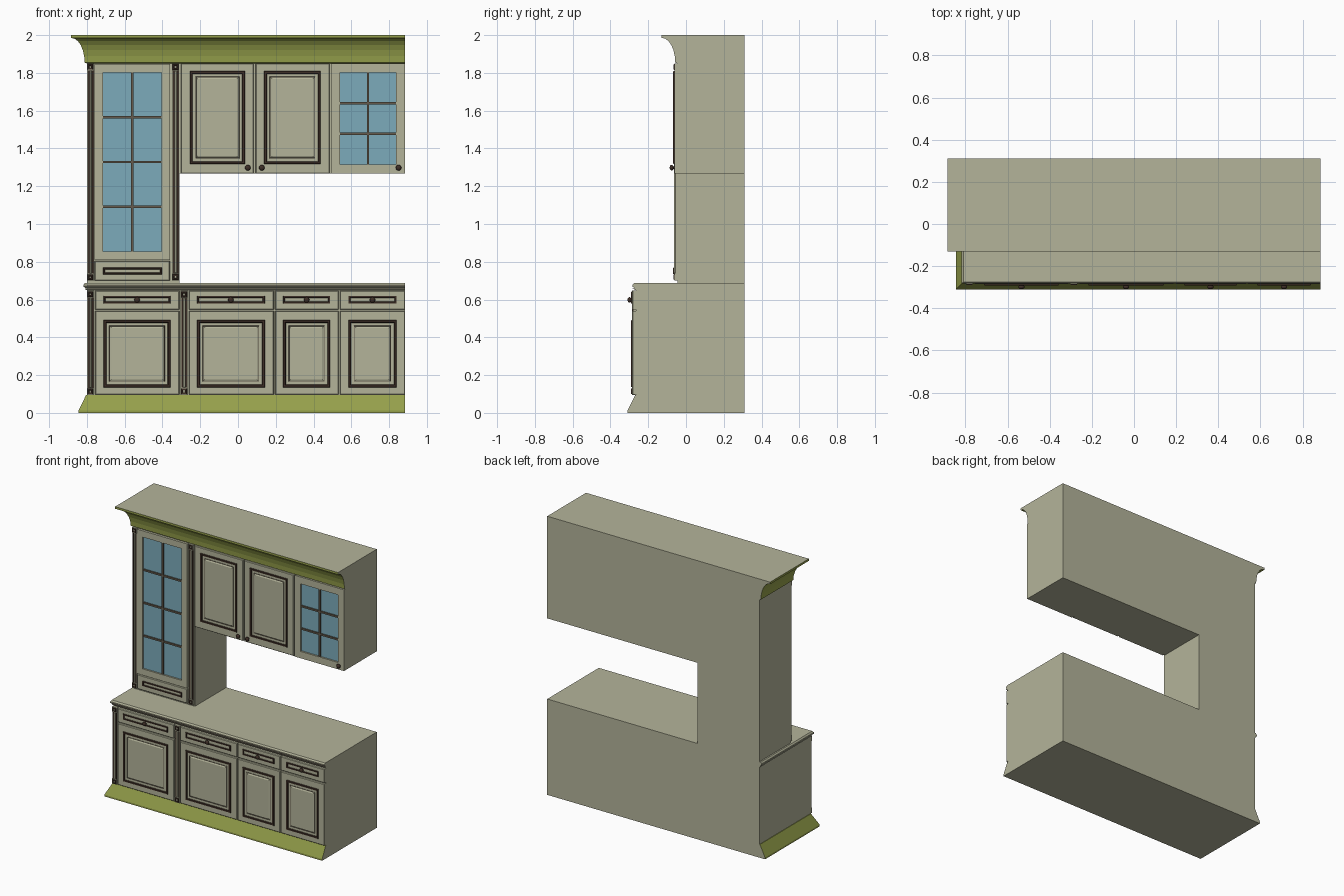
import bpy, bmesh, math
from mathutils import Matrix

if "Cube" in bpy.data.objects:
    bpy.data.objects.remove(bpy.data.objects["Cube"])


def material(name, rgb):
    m = bpy.data.materials.new(name)
    m.use_nodes = True
    m.diffuse_color = (*rgb, 1)
    m.node_tree.nodes["Principled BSDF"].inputs["Base Color"].default_value = (*rgb, 1)
    return m


CREAM = material("cream paint", (0.456, 0.456, 0.323))
GREEN = material("olive trim", (0.30, 0.35, 0.07))
GLASS = material("blue glass", (0.20, 0.41, 0.50))
DARK = material("dark brown", (0.048, 0.028, 0.02))
TAUPE = material("taupe", (0.13, 0.105, 0.075))

LEFT, RIGHT, BACK = -0.80, 0.885, 0.31
BASE_Y, UPPER_Y = -0.265, -0.045      # carcass fronts
BASE_FACE, UPPER_FACE = -0.285, -0.062  # door fronts


def finish(bm, name, mats):
    me = bpy.data.meshes.new(name)
    bm.to_mesh(me)
    bm.free()
    for m in mats:
        me.materials.append(m)
    ob = bpy.data.objects.new(name, me)
    bpy.context.collection.objects.link(ob)
    return ob


def loft(name, loops, mats, start=False, end=True, rule=None):
    """Skin stacked four-cornered loops; rule(band, side) picks the material."""
    bm = bmesh.new()
    rows = [[bm.verts.new(p) for p in loop] for loop in loops]
    for i in range(len(rows) - 1):
        a, b = rows[i], rows[i + 1]
        for k in range(4):
            n = (k + 1) % 4
            f = bm.faces.new((a[k], a[n], b[n], b[k]))
            f.material_index = rule(i, k) if rule else 0
    if start:
        bm.faces.new(rows[0][::-1])
    if end:
        bm.faces.new(rows[-1])
    return finish(bm, name, mats)


def moulded_block(name, front, profile, green_bands):
    """Block whose front and left follow a profile of (overhang, height)."""
    loops = [[(LEFT - o, front - o, z), (RIGHT, front - o, z),
              (RIGHT, BACK, z), (LEFT - o, BACK, z)] for o, z in profile]
    return loft(name, loops, [CREAM, GREEN], True, True,
                lambda i, k: int(i in green_bands and k in (0, 3)))


def relief(name, rect, levels, mat, cap=True):
    """Rectangular relief on the front, from levels of (inset, y)."""
    x0, x1, z0, z1 = rect
    loops = [[(x0 + d, y, z0 + d), (x1 - d, y, z0 + d),
              (x1 - d, y, z1 - d), (x0 + d, y, z1 - d)] for d, y in levels]
    return loft(name, loops, [mat], False, cap)


def box(name, rect, back, front, mat):
    return relief(name, rect, [(0, back), (0, front)], mat)


def shrink(rect, d):
    return (rect[0] + d, rect[1] - d, rect[2] + d, rect[3] - d)


def frame(name, rect, y, w, h, mat):
    relief(name, rect, [(0, y), (w * 0.2, y - h), (w * 0.8, y - h), (w, y)], mat, False)


def slab(name, rect, face):
    relief(name, rect, [(0, face + 0.02), (0, face + 0.004), (0.004, face)], CREAM)


def panel_door(name, rect, inner, face):
    slab(name, rect, face)
    frame(name + "_moulding", inner, face, 0.015, 0.007, DARK)
    field = shrink(inner, 0.03)
    frame(name + "_panel_line", field, face, 0.004, 0.002, TAUPE)
    relief(name + "_panel", shrink(field, 0.004), [(0, face), (0.008, face - 0.004)], CREAM)


def drawer(name, rect, inner, face):
    slab(name, rect, face)
    frame(name + "_moulding", inner, face, 0.011, 0.006, DARK)


def glass_door(name, rect, w, rows, face):
    pane_y = face + 0.012
    relief(name, rect, [(0, face + 0.02), (0, face), (w, face), (w, pane_y)], CREAM, False)
    x0, x1, z0, z1 = pane = shrink(rect, w)
    box(name + "_pane", pane, pane_y + 0.003, pane_y, GLASS)
    mid, t = (x0 + x1) / 2, 0.006
    box(name + "_upright_bar", (mid - t, mid + t, z0, z1), pane_y, face + 0.002, TAUPE)
    for i in range(1, rows):
        z = z0 + (z1 - z0) * i / rows
        box(name + "_cross_bar", (x0, x1, z - t, z + t), pane_y, face + 0.002, TAUPE)


def knob(name, x, z, face):
    bm = bmesh.new()
    bmesh.ops.create_uvsphere(bm, u_segments=16, v_segments=8, radius=0.015,
                              matrix=Matrix.Translation((x, face - 0.014, z))
                              @ Matrix.Diagonal((1, 0.7, 1, 1)))
    bmesh.ops.create_cone(bm, segments=12, radius1=0.007, radius2=0.007, depth=0.014,
                          matrix=Matrix.Translation((x, face - 0.005, z))
                          @ Matrix.Rotation(math.pi / 2, 4, "X"))
    for f in bm.faces:
        f.smooth = True
    finish(bm, name, [DARK])


def pilaster(name, x0, x1, z0, z1, face):
    """Fluted post with a square rosette at each end."""
    box(name, (x0, x1, z0, z1), face + 0.02, face + 0.006, CREAM)
    w = x1 - x0
    for s in (0.24, 0.82):
        c = x0 + w * s
        box(name + "_flute", (c - 0.004, c + 0.004, z0 + w, z1 - w),
            face + 0.006, face + 0.003, DARK)
    c = x0 + w * 0.53
    relief(name + "_reed", (c - 0.007, c + 0.007, z0 + w, z1 - w),
           [(0, face + 0.006), (0.004, face - 0.001)], CREAM)
    for z in (z0, z1 - w):
        block = (x0, x1, z, z + w)
        box(name + "_rosette", block, face + 0.02, face, CREAM)
        frame(name + "_rosette_ring", shrink(block, 0.004), face, 0.010, 0.005, DARK)
        box(name + "_rosette_centre", shrink(block, 0.014), face, face - 0.004, CREAM)


# Carcasses: base with plinth and worktop, tower, wall cupboard, crown
moulded_block("base_cabinet", BASE_Y,
              [(0.045, 0), (0.045, 0.012), (0.004, 0.095), (0, 0.095), (0, 0.65),
               (0.007, 0.652), (0.009, 0.662), (0.018, 0.668), (0.018, 0.678),
               (0.010, 0.688)], (0, 1, 2))
for name, x0, x1, z0 in (("tower", LEFT, -0.31, 0.688), ("wall_cupboard", -0.31, RIGHT, 1.267)):
    loops = [[(x0, UPPER_Y, z), (x1, UPPER_Y, z), (x1, BACK, z), (x0, BACK, z)]
             for z in (z0, 1.85)]
    loft(name, loops, [CREAM], True, True)
cove = [(0.012 + 0.07 * (1 - math.cos(t * math.pi / 12)), 1.855 + 0.13 * math.sin(t * math.pi / 12))
        for t in range(7)]
moulded_block("crown", UPPER_Y, [(0, 1.85)] + cove + [(0.085, 1.985), (0.085, 2.0)],
              range(len(cove) + 2))

# Worktop edge grooves
for z in (0.658, 0.672):
    box("worktop_groove", (LEFT, RIGHT, z, z + 0.003), BASE_Y, BASE_Y - 0.0185, TAUPE)

# Pilasters
for x0, x1 in ((LEFT, -0.763), (-0.305, -0.266)):
    pilaster("base_pilaster", x0, x1, 0.095, 0.647, BASE_FACE)
for x0, x1 in ((LEFT, -0.763), (-0.35, -0.312)):
    pilaster("tower_pilaster", x0, x1, 0.70, 1.85, UPPER_FACE)

# Base doors and drawers: outer and moulding spans
for x0, x1, a, b in ((-0.757, -0.31, -0.712, -0.357), (-0.26, 0.19, -0.217, 0.142),
                     (0.196, 0.533, 0.238, 0.488), (0.539, RIGHT, 0.584, 0.84)):
    panel_door("base_door", (x0, x1, 0.097, 0.54), (a, b, 0.135, 0.492), BASE_FACE)
    drawer("base_drawer", (x0, x1, 0.547, 0.647), (a, b, 0.578, 0.62), BASE_FACE)
    knob("drawer_knob", (a + b) / 2, 0.598, BASE_FACE)

# Tower door and drawer
glass_door("tower_glass_door", (-0.759, -0.36, 0.81, 1.846), 0.045, 4, UPPER_FACE)
drawer("tower_drawer", (-0.759, -0.36, 0.70, 0.805), (-0.715, -0.402, 0.733, 0.77), UPPER_FACE)

# Wall cupboard doors
for x0, x1, a, b in ((-0.303, 0.083, -0.255, 0.037), (0.093, 0.485, 0.138, 0.438)):
    panel_door("wall_door", (x0, x1, 1.267, 1.85), (a, b, 1.317, 1.81), UPPER_FACE)
glass_door("wall_glass_door", (0.492, RIGHT, 1.267, 1.85), 0.049, 3, UPPER_FACE)
for x in (0.052, 0.126, 0.85):
    knob("door_knob", x, 1.298, UPPER_FACE)
